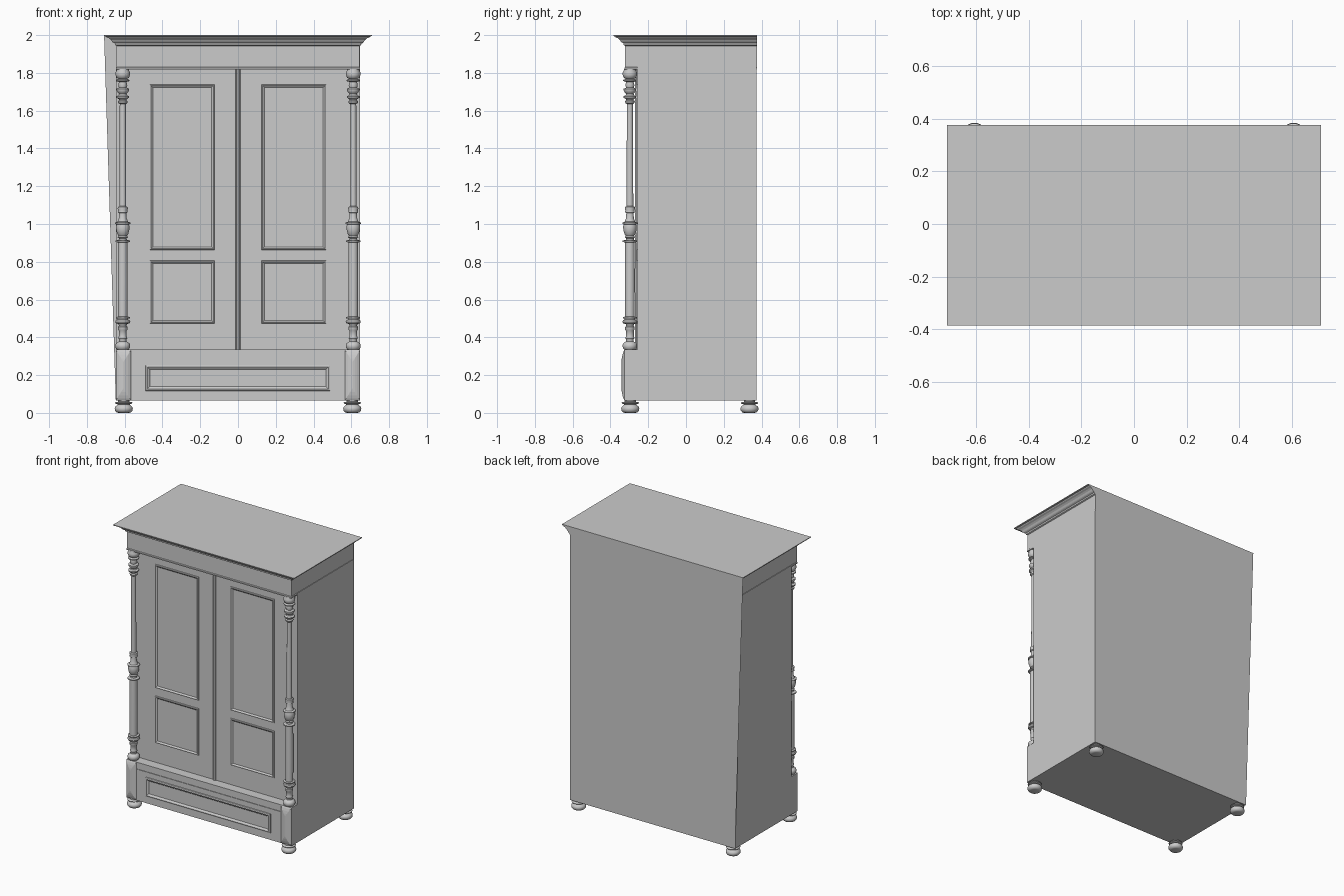
import bpy, bmesh, math

W, BACK, DOOR, FRONT = 0.647, 0.375, -0.258, -0.326


def finish(name, bm, smooth=False):
    bmesh.ops.recalc_face_normals(bm, faces=bm.faces)
    me = bpy.data.meshes.new(name)
    bm.to_mesh(me)
    bm.free()
    ob = bpy.data.objects.new(name, me)
    bpy.context.collection.objects.link(ob)
    if smooth:
        bpy.ops.object.select_all(action='DESELECT')
        ob.select_set(True)
        bpy.context.view_layer.objects.active = ob
        bpy.ops.object.shade_smooth_by_angle(angle=math.radians(40))
    return ob


def loft(name, rings, closed=False, caps=True, smooth=False):
    """Skin a list of point loops that all have the same length."""
    bm = bmesh.new()
    vs = [[bm.verts.new(p) for p in r] for r in rings]
    pairs = list(zip(vs, vs[1:])) + ([(vs[-1], vs[0])] if closed else [])
    for a, b in pairs:
        for i in range(len(a)):
            j = (i + 1) % len(a)
            bm.faces.new((a[i], a[j], b[j], b[i]))
    if caps and not closed:
        bm.faces.new(vs[0])
        bm.faces.new(vs[-1])
    return finish(name, bm, smooth)


def rect_xy(x, y0, y1, z):
    return [(-x, y0, z), (x, y0, z), (x, y1, z), (-x, y1, z)]


def rect_xz(x0, x1, z0, z1, y, inset=0):
    return [(x0 + inset, y, z0 + inset), (x1 - inset, y, z0 + inset),
            (x1 - inset, y, z1 - inset), (x0 + inset, y, z1 - inset)]


def box(name, x0, x1, y0, y1, z0, z1):
    return loft(name, [rect_xz(x0, x1, z0, z1, y0), rect_xz(x0, x1, z0, z1, y1)])


def frame(name, x0, x1, z0, z1, y, profile):
    """Mitred picture-frame moulding; profile is (inset, projection)."""
    return loft(name, [rect_xz(x0, x1, z0, z1, y - h, i) for i, h in profile], closed=True)


def turned(name, x, y, profile, n=24):
    """Turned part; profile is (radius, height)."""
    return loft(name, [[(x + r * math.cos(2 * math.pi * k / n),
                         y + r * math.sin(2 * math.pi * k / n), z) for k in range(n)]
                       for r, z in profile], smooth=True)


# Carcass and base
box("carcass", -W, W, DOOR, BACK - 0.002, 0.30, 1.83)
box("base", -W, W, FRONT, BACK - 0.002, 0.065, 0.335)

# Frieze and cornice, flush at the back
crown = [(0, 1.818), (0, 1.826), (-0.004, 1.83), (-0.004, 1.943), (0.004, 1.947),
         (0.006, 1.957), (0.016, 1.962), (0.02, 1.966), (0.026, 1.975), (0.036, 1.983),
         (0.048, 1.988), (0.052, 1.993), (0.062, 1.995), (0.062, 2.0)]
loft("frieze_and_cornice", [rect_xy(W + o, FRONT - o * 0.95, BACK, z) for o, z in crown])

# Flat back panel, its left edge running straight from cornice to floor
bm = bmesh.new()
outline = [(-0.709, 2), (-W, 0.065), (W, 0.065), (W, 1.943), (W + 0.016, 1.962),
           (W + 0.036, 1.983), (0.709, 2)]
bm.faces.new([bm.verts.new((x, BACK, z)) for x, z in outline])
finish("back_panel", bm)

# Door panel mouldings
moulding = [(0, 0), (0.001, 0.006), (0.006, 0.008), (0.011, 0.004), (0.016, 0)]
for side, s in (("left", -1), ("right", 1)):
    x0, x1 = sorted((s * 0.125, s * 0.466))
    frame(f"{side}_door_upper_moulding", x0, x1, 0.863, 1.738, DOOR, moulding)
    frame(f"{side}_door_lower_moulding", x0, x1, 0.474, 0.806, DOOR, moulding)

# Ribbed strip where the doors meet
rib = [(-0.017, 0), (-0.017, 0.004), (-0.012, 0.007), (-0.009, 0.004), (-0.005, 0.009),
       (0, 0.011), (0.005, 0.009), (0.009, 0.004), (0.012, 0.007), (0.017, 0.004), (0.017, 0)]
loft("door_strip", [[(x, DOOR - h, z) for x, h in rib] for z in (0.335, 1.818)])

# Drawer front with raised moulding
box("drawer_front", -0.563, 0.563, FRONT - 0.004, FRONT + 0.02, 0.082, 0.288)
frame("drawer_moulding", -0.49, 0.488, 0.116, 0.252, FRONT - 0.004,
      [(0, 0), (0.002, 0.007), (0.01, 0.01), (0.018, 0.005), (0.023, 0)])

column = [(0.030, 0.335), (0.037, 0.343), (0.039, 0.354), (0.037, 0.366), (0.028, 0.374),
          (0.020, 0.378), (0.020, 0.390), (0.024, 0.395), (0.021, 0.405), (0.021, 0.435),
          (0.025, 0.440), (0.025, 0.455), (0.020, 0.460), (0.022, 0.470), (0.036, 0.474),
          (0.040, 0.482), (0.036, 0.491), (0.028, 0.494), (0.028, 0.499), (0.037, 0.501),
          (0.037, 0.507), (0.025, 0.510), (0.026, 0.700), (0.025, 0.902), (0.038, 0.905),
          (0.038, 0.912), (0.022, 0.916), (0.020, 0.924), (0.027, 0.930), (0.022, 0.938),
          (0.028, 0.945), (0.034, 0.965), (0.036, 0.985), (0.033, 0.998), (0.040, 1.001),
          (0.040, 1.007), (0.028, 1.012), (0.021, 1.030), (0.019, 1.058), (0.026, 1.062),
          (0.024, 1.072), (0.027, 1.082), (0.026, 1.090), (0.018, 1.094), (0.017, 1.350),
          (0.016, 1.635), (0.024, 1.640), (0.026, 1.650), (0.019, 1.656), (0.022, 1.662),
          (0.033, 1.668), (0.034, 1.676), (0.022, 1.682), (0.020, 1.690), (0.027, 1.696),
          (0.033, 1.708), (0.033, 1.716), (0.020, 1.722), (0.024, 1.735), (0.020, 1.752),
          (0.036, 1.757), (0.036, 1.763), (0.022, 1.768), (0.032, 1.774), (0.038, 1.788),
          (0.038, 1.802), (0.032, 1.814), (0.032, 1.820)]
foot = [(0.028, 0.0), (0.038, 0.003), (0.046, 0.012), (0.048, 0.022), (0.045, 0.033),
        (0.034, 0.041), (0.030, 0.045), (0.044, 0.049), (0.046, 0.053), (0.042, 0.057),
        (0.030, 0.059), (0.030, 0.067)]

for side, s in (("left", -1), ("right", 1)):
    # Pillowed corner block, column and feet
    x0, x1 = sorted((s * W, s * 0.566))
    mid = (x0 + x1) / 2
    steps = [(0.0, 0), (0.006, 0.005), (0.016, 0.010), (0.028, 0.014), (0.039, 0.016)]
    loft(f"{side}_corner_block",
         [[(px, FRONT - h, pz) for px, pz in
           ((x0 + i, 0.066 + 1.6 * i), (x1 - i, 0.066 + 1.6 * i),
            (x1 - i, 0.334 - 1.6 * i), (x0 + i, 0.334 - 1.6 * i))] for i, h in steps])
    turned(f"{side}_column", s * 0.61, -0.297, column)
    turned(f"{side}_front_foot", s * 0.605, -0.295, foot)
    turned(f"{side}_back_foot", s * 0.605, 0.336, foot)
